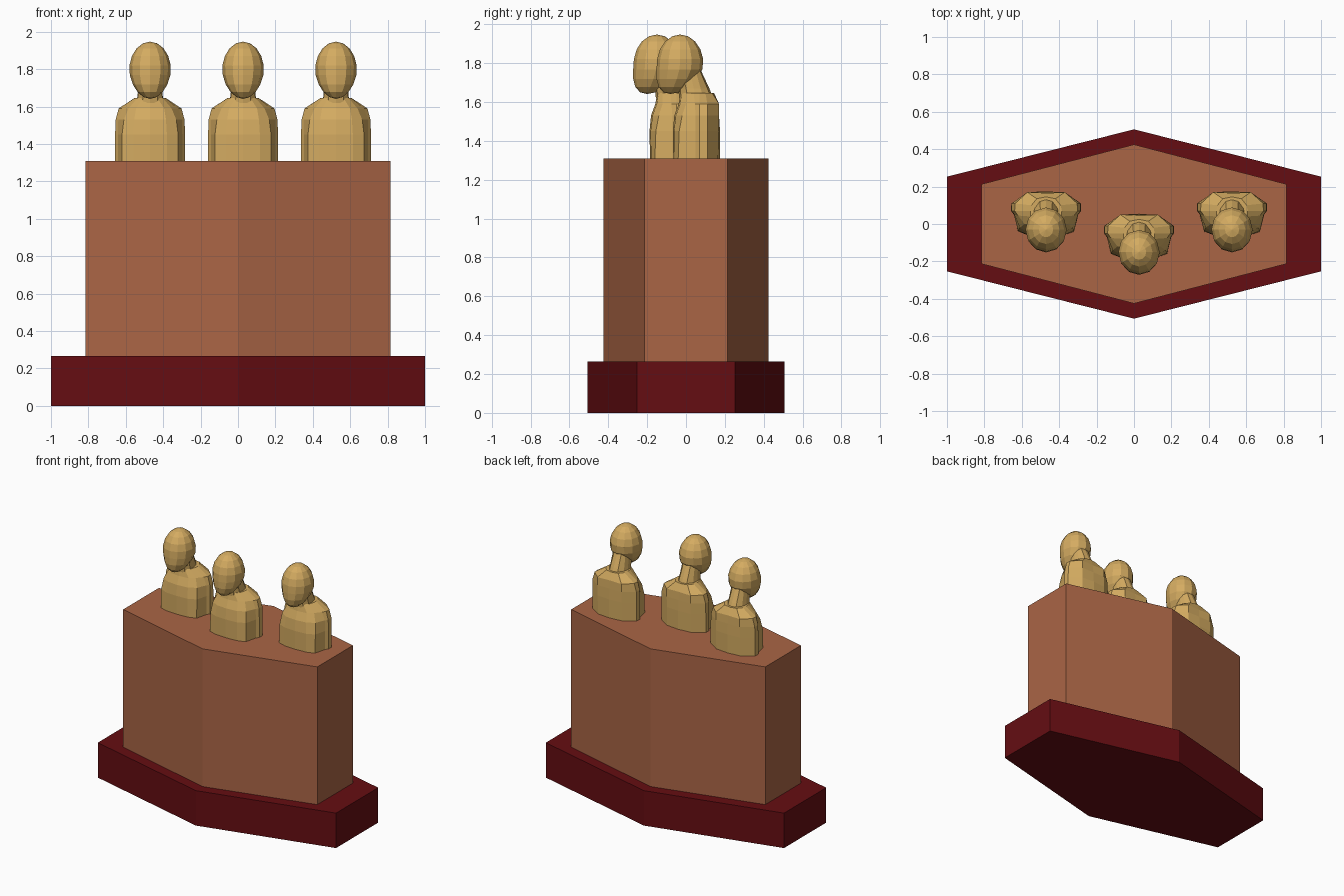
import bpy, bmesh

if "Cube" in bpy.data.objects:
    bpy.data.objects.remove(bpy.data.objects["Cube"])


def material(name, rgb):
    m = bpy.data.materials.new(name)
    m.diffuse_color = (*rgb, 1)
    m.use_nodes = True
    m.node_tree.nodes["Principled BSDF"].inputs["Base Color"].default_value = m.diffuse_color
    return m


RED = material("dark_red", (0.13, 0.004, 0.006))
CLAY = material("clay", (0.40, 0.13, 0.06))
GOLD = material("gold", (0.66, 0.41, 0.12))


def finish(bm, name, mat, loc=(0, 0, 0)):
    bmesh.ops.recalc_face_normals(bm, faces=bm.faces)
    me = bpy.data.meshes.new(name)
    bm.to_mesh(me)
    bm.free()
    me.materials.append(mat)
    ob = bpy.data.objects.new(name, me)
    ob.location = loc
    bpy.context.collection.objects.link(ob)
    return ob


def loft(bm, rings):
    """Skin a stack of equal-length closed rings and cap both ends."""
    rows = [[bm.verts.new(p) for p in r] for r in rings]
    n = len(rows[0])
    for a, b in zip(rows, rows[1:]):
        for i in range(n):
            j = (i + 1) % n
            bm.faces.new((a[i], a[j], b[j], b[i]))
    bm.faces.new(rows[0][::-1])
    bm.faces.new(rows[-1])


def hex_block(name, mat, x, y_side, y_mid, z0, z1):
    plan = [(0, -y_mid), (x, -y_side), (x, y_side), (0, y_mid), (-x, y_side), (-x, -y_side)]
    bm = bmesh.new()
    loft(bm, [[(px, py, z) for px, py in plan] for z in (z0, z1)])
    finish(bm, name, mat)


# Stepped pedestal
hex_block("base", RED, 1.0, 0.253, 0.506, 0, 0.265)
hex_block("pedestal", CLAY, 0.815, 0.213, 0.425, 0.265, 1.31)

# Torso half sections, front centre to back centre: height, then (x, y) points
TORSO = [
    (1.31, [(0, -.065), (.09, -.06), (.150, -.04), (.172, .05), (.187, .07), (.186, .11), (.10, .165), (0, .175)]),
    (1.45, [(0, -.068), (.09, -.062), (.150, -.035), (.172, .05), (.187, .07), (.186, .11), (.10, .168), (0, .175)]),
    (1.53, [(0, -.06), (.085, -.052), (.140, -.02), (.170, .05), (.184, .07), (.184, .11), (.10, .17), (0, .17)]),
    (1.59, [(0, -.038), (.075, -.03), (.115, 0), (.150, .045), (.168, .07), (.166, .11), (.10, .17), (0, .165)]),
    (1.645, [(0, -.028), (.04, -.022), (.068, 0), (.082, .04), (.084, .07), (.078, .10), (.05, .135), (0, .145)]),
]
# Neck leans forward into the head
NECK = [
    (1.62, [(0, -.035), (.04, -.025), (.068, .01), (.072, .05), (.065, .09), (.035, .13), (0, .14)]),
    (1.67, [(0, -.04), (.038, -.03), (.064, 0), (.066, .04), (.058, .075), (.033, .11), (0, .12)]),
    (1.76, [(0, -.06), (.036, -.05), (.060, -.02), (.060, .02), (.052, .05), (.03, .072), (0, .078)]),
]


def mirrored(sections):
    return [[(x, y, z) for x, y in half] + [(-x, y, z) for x, y in half[-2:0:-1]]
            for z, half in sections]


def bust(label, x, y):
    for part, sections in (("torso", TORSO), ("neck", NECK)):
        bm = bmesh.new()
        loft(bm, mirrored(sections))
        finish(bm, f"{label}_{part}", GOLD, (x, y, 0))
    # Egg-shaped head with the chin drawn forward
    bm = bmesh.new()
    bmesh.ops.create_uvsphere(bm, u_segments=12, v_segments=9, radius=1)
    for v in bm.verts:
        low = max(0, -v.co.z)
        taper = 1 - 0.10 * low
        v.co = (v.co.x * 0.112 * taper,
                v.co.y * 0.12 - 0.05 * low ** 1.5 - 0.03,
                v.co.z * 0.153 + 1.794)
    finish(bm, f"{label}_head", GOLD, (x, y, 0))


bust("left_bust", -0.47, 0)
bust("middle_bust", 0.027, -0.12)
bust("right_bust", 0.524, 0)
